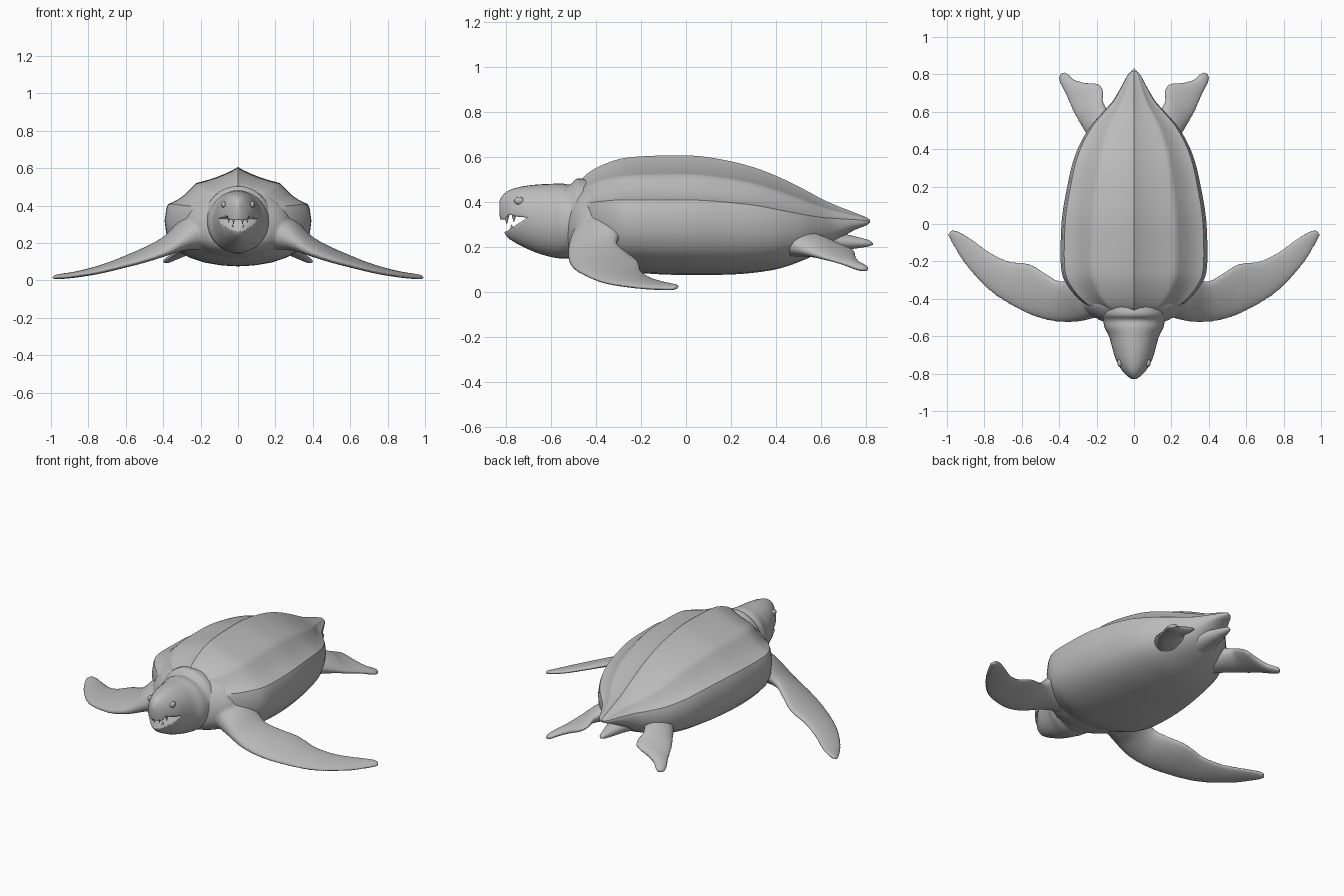
import bpy, bmesh, math
from mathutils import Vector

if "Cube" in bpy.data.objects:
    bpy.data.objects.remove(bpy.data.objects["Cube"])

skin_mat = bpy.data.materials.new("plain grey")
skin_mat.diffuse_color = (0.5, 0.5, 0.5, 1)
skin_mat.use_nodes = True
skin_mat.node_tree.nodes["Principled BSDF"].inputs["Base Color"].default_value = skin_mat.diffuse_color


def finish(ob):
    ob.data.materials.clear()
    ob.data.materials.append(skin_mat)
    bpy.ops.object.select_all(action='DESELECT')
    bpy.context.view_layer.objects.active = ob
    ob.select_set(True)
    bpy.ops.object.shade_smooth_by_angle(angle=math.radians(40))
    return ob


def new_object(name, bm):
    bmesh.ops.recalc_face_normals(bm, faces=bm.faces)
    me = bpy.data.meshes.new(name)
    bm.to_mesh(me)
    bm.free()
    ob = bpy.data.objects.new(name, me)
    bpy.context.collection.objects.link(ob)
    return finish(ob)


def spline(rows, steps):
    """Catmull-Rom through rows of numbers."""
    out = []
    for i in range(len(rows) - 1):
        a, b, c, d = (rows[max(0, min(len(rows) - 1, i + k))] for k in (-1, 0, 1, 2))
        for s in range(steps):
            t = s / steps
            out.append([0.5 * (2 * q + (r - p) * t + (2 * p - 5 * q + 4 * r - u) * t * t
                               + (3 * q - p - 3 * r + u) * t ** 3)
                        for p, q, r, u in zip(a, b, c, d)])
    return out + [list(rows[-1])]


def loft(name, rings):
    bm = bmesh.new()
    vs = [[bm.verts.new(p) for p in ring] for ring in rings]
    n = len(vs[0])
    for a, b in zip(vs, vs[1:]):
        for i in range(n):
            bm.faces.new((a[i], a[(i + 1) % n], b[(i + 1) % n], b[i]))
    bm.faces.new(vs[0])
    bm.faces.new(vs[-1])
    return new_object(name, bm)


def body(name, rows, outline, steps=5):
    """Rows: y, half width, top, middle, bottom."""
    full = outline + [(-x, z) for x, z in outline[-2:0:-1]]
    rings = []
    for y, w, top, mid, bot in spline(rows, steps):
        rings.append([(x * w, y, mid + z * ((top - mid) if z > 0 else (mid - bot)))
                      for x, z in full])
    return loft(name, rings)


def paddle(name, rows, side, steps=5):
    """Rows: outer edge xyz, inner edge xyz, half thickness."""
    rings = []
    for r in spline(rows, steps):
        a, b, t = Vector(r[:3]), Vector(r[3:6]), r[6]
        ring = []
        for k in range(24):
            ang = k * math.tau / 24
            p = (a + b) / 2 + (a - b) / 2 * math.cos(ang) + Vector((0, 0, t * math.sin(ang)))
            ring.append((p.x * side, p.y, p.z))
        rings.append(ring)
    return loft(name, rings)


oval = [(math.sin(i * math.pi / 18), math.cos(i * math.pi / 18)) for i in range(19)]

# Ridged shell with its belly
ridged = [(0, 1), (.06, .95), (.16, .885), (.3, .81), (.44, .75), (.53, .72), (.575, .70),
          (.62, .64), (.72, .50), (.82, .40), (.90, .345), (.95, .32), (.975, .24), (1, 0.01),
          (.98, -.25), (.92, -.48), (.82, -.66), (.66, -.81), (.45, -.92), (.22, -.98), (0, -1)]
body("shell", [(-.475, .13, .465, .34, .22), (-.46, .20, .505, .34, .17), (-.41, .285, .545, .33, .135),
               (-.33, .355, .58, .325, .105), (-.25, .388, .598, .32, .088), (-.1, .392, .606, .315, .077),
               (.05, .383, .604, .315, .075), (.2, .357, .58, .31, .077), (.32, .33, .547, .305, .087),
               (.42, .293, .507, .295, .105), (.52, .235, .458, .29, .14), (.6, .165, .415, .292, .178),
               (.66, .112, .387, .298, .22), (.74, .065, .356, .305, .27), (.80, .032, .332, .31, .295),
               (.818, .008, .32, .314, .308)], ridged)

# Shoulder mass, flippers and tail, fused into one smooth skin
parts = [body("skin", [(-.535, .10, .37, .28, .18), (-.52, .17, .41, .28, .16), (-.47, .25, .465, .28, .14),
                       (-.40, .29, .49, .28, .125), (-.2, .34, .46, .29, .105), (.2, .31, .45, .29, .1),
                       (.42, .24, .40, .28, .125), (.55, .16, .33, .25, .16)], oval),
         body("tail", [(.45, .13, .31, .23, .14), (.56, .10, .29, .23, .165), (.65, .065, .27, .225, .18),
                       (.74, .04, .25, .22, .19), (.81, .02, .232, .216, .2), (.832, .008, .222, .215, .208)], oval)]
front_rows = [(.12, -.47, .28, .14, -.24, .31, .13), (.26, -.515, .225, .30, -.28, .275, .085),
              (.38, -.525, .155, .395, -.305, .215, .046), (.5, -.505, .11, .47, -.265, .175, .034),
              (.62, -.455, .077, .56, -.212, .135, .028), (.75, -.375, .045, .67, -.197, .09, .022),
              (.85, -.28, .028, .77, -.15, .058, .018), (.925, -.185, .018, .86, -.085, .038, .015),
              (.975, -.10, .014, .925, -.045, .03, .013), (.998, -.055, .014, .972, -.028, .024, .01)]
hind_rows = [(.19, .40, .22, .07, .48, .23, .07), (.25, .475, .2, .13, .59, .225, .055),
             (.293, .545, .175, .165, .655, .215, .038), (.325, .60, .155, .162, .70, .2, .028),
             (.347, .65, .14, .185, .748, .18, .022), (.37, .70, .125, .25, .755, .155, .02),
             (.395, .75, .108, .315, .77, .128, .018), (.402, .785, .1, .35, .80, .112, .015),
             (.39, .807, .1, .37, .812, .105, .01)]
for s in (-1, 1):
    parts.append(paddle("front_flipper", front_rows, s))
    parts.append(paddle("hind_flipper", hind_rows, s))
bpy.ops.object.select_all(action='DESELECT')
for p in parts:
    p.select_set(True)
bpy.context.view_layer.objects.active = parts[0]
bpy.ops.object.join()
skin = bpy.context.object
skin.name = "body_and_flippers"
skin.data.materials.clear()
skin.data.materials.append(skin_mat)
rem = skin.modifiers.new("fuse", 'REMESH')
rem.mode = 'VOXEL'
rem.voxel_size = 0.008
rem.use_smooth_shade = True
smooth = skin.modifiers.new("soften", 'SMOOTH')
smooth.iterations = 6

# Neck and head, with a fold at the collar
head = body("head", [(-.36, .20, .49, .31, .13), (-.44, .188, .50, .31, .14), (-.485, .182, .503, .31, .14),
                     (-.515, .166, .478, .31, .148), (-.555, .157, .482, .31, .148), (-.60, .134, .48, .315, .155),
                     (-.66, .117, .477, .33, .172), (-.72, .099, .470, .34, .198), (-.77, .073, .458, .35, .225),
                     (-.80, .05, .443, .355, .25), (-.82, .027, .422, .365, .30), (-.83, .01, .402, .375, .345)], oval)

# Open mouth: wedge cut right through the beak
bm = bmesh.new()
gape = [(-.705, .33), (-.76, .335), (-.785, .345), (-.803, .322), (-.9, .322), (-.9, .25), (-.80, .268)]
face = bm.faces.new([bm.verts.new((-.2, y, z)) for y, z in gape])
ext = bmesh.ops.extrude_face_region(bm, geom=[face])
bmesh.ops.translate(bm, vec=(.4, 0, 0), verts=[v for v in ext["geom"] if isinstance(v, bmesh.types.BMVert)])
cutter = new_object("mouth_cutter", bm)
cutter.hide_render = True
cutter.hide_set(True)
cut = head.modifiers.new("mouth", 'BOOLEAN')
cut.operation = 'DIFFERENCE'
cut.solver = 'EXACT'
cut.object = cutter


def tooth(name, x, y, z, r, depth, down):
    bpy.ops.mesh.primitive_cone_add(vertices=12, radius1=r, radius2=.001, depth=depth, location=(x, y, z),
                                    rotation=(math.pi if down else 0, 0, 0))
    bpy.context.object.name = name
    finish(bpy.context.object)


# Beak cusps and eyes
for s in (-1, 1):
    tooth("upper_cusp", s * .024, -.797, .325, .014, .05, True)
    tooth("side_cusp", s * .05, -.765, .325, .01, .03, True)
    tooth("lower_cusp", s * .03, -.775, .285, .01, .03, False)
    bpy.ops.mesh.primitive_uv_sphere_add(segments=20, ring_count=12, radius=.022, location=(s * .076, -.742, .405))
    eye = bpy.context.object
    eye.name = "eye"
    eye.scale = (.6, 1, .8)
    finish(eye)
